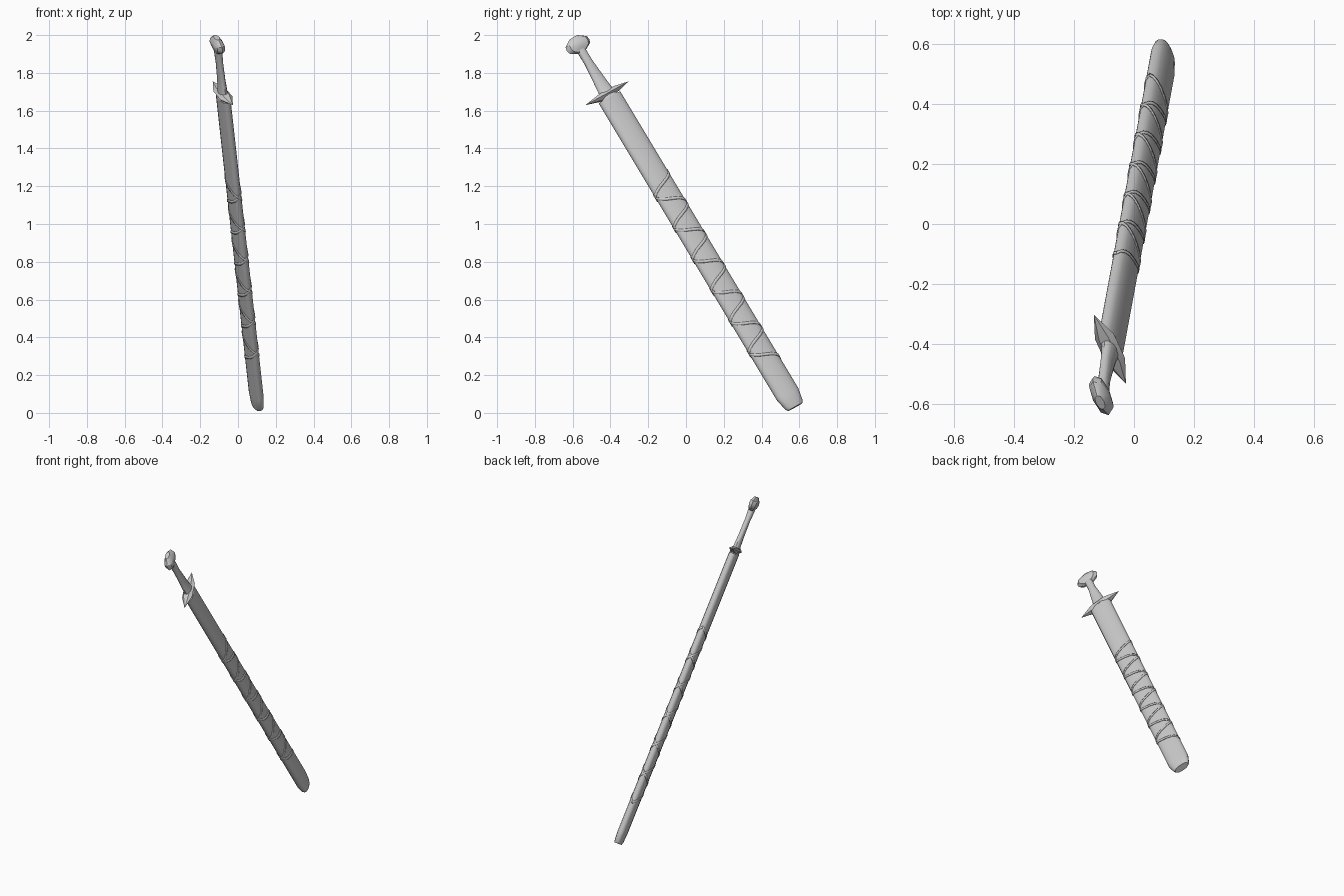
import bpy, bmesh
from math import sin, cos, pi, copysign
from mathutils import Vector, Matrix

if "Cube" in bpy.data.objects:
    bpy.data.objects.remove(bpy.data.objects["Cube"])

# Local frame: x = blade width, y = thickness, z = axis toward the pommel
axis = Vector((-0.111, -0.6, 1)).normalized()
width = Vector((-0.375, 0.82, 0.43))
width = (width - axis * width.dot(axis)).normalized()
thick = axis.cross(width)
frame = Matrix((width, thick, axis)).transposed().to_4x4()
frame.translation = Vector((-0.078, -0.405, 1.67))  # scabbard mouth


def section(a, w, t, p=0.85):
    c, s = cos(a), sin(a)
    return copysign(abs(c) ** p * w, c), copysign(abs(s) ** p * t, s)


def finish(name, bm, angle=0.7):
    bmesh.ops.recalc_face_normals(bm, faces=bm.faces)
    mesh = bpy.data.meshes.new(name)
    bm.to_mesh(mesh)
    bm.free()
    ob = bpy.data.objects.new(name, mesh)
    bpy.context.collection.objects.link(ob)
    ob.matrix_world = frame
    bpy.ops.object.select_all(action='DESELECT')
    ob.select_set(True)
    bpy.context.view_layer.objects.active = ob
    bpy.ops.object.shade_smooth_by_angle(angle=angle)
    return ob


def loft(name, rings, n=16, p=0.85):
    """Skin rings of (z, half width, half thickness) and cap both ends."""
    bm = bmesh.new()
    loops = [[bm.verts.new((*section(2 * pi * i / n, w, t, p), z))
              for i in range(n)] for z, w, t in rings]
    for a, b in zip(loops, loops[1:]):
        for i in range(n):
            j = (i + 1) % n
            bm.faces.new((a[i], a[j], b[j], b[i]))
    bm.faces.new(loops[0])
    bm.faces.new(loops[-1])
    return finish(name, bm)


# Scabbard with chamfered tip
loft("scabbard", [(-1.92, 0.046, 0.022), (-1.905, 0.056, 0.026),
                  (-1.84, 0.07, 0.029), (0, 0.07, 0.029)])

# Grip, narrow in the middle and flared at the guard
loft("grip", [(0.0, 0.052, 0.03), (0.05, 0.041, 0.021), (0.12, 0.034, 0.018),
              (0.22, 0.024, 0.018), (0.30, 0.024, 0.022)], n=12)

# Pommel, wide flattened knob
loft("pommel", [(0.283, 0.025, 0.016), (0.305, 0.066, 0.026), (0.325, 0.073, 0.03),
                (0.345, 0.069, 0.028), (0.372, 0.028, 0.014)], n=8)

# Guard, a bar tapering to a spike on each side
bm = bmesh.new()
stations = [(-0.05, 0.018, 0.034), (0.05, 0.018, 0.034)]
loops = [[bm.verts.new((x, y * t, 0.022 + z * h))
          for y, z in ((1, 0), (0.5, 1), (-0.5, 1), (-1, 0), (-0.5, -1), (0.5, -1))]
         for x, h, t in stations]
for i in range(6):
    j = (i + 1) % 6
    bm.faces.new((loops[0][i], loops[0][j], loops[1][j], loops[1][i]))
for loop, x in zip(loops, (-0.142, 0.142)):
    tip = bm.verts.new((x, 0, 0.026))
    for i in range(6):
        bm.faces.new((loop[i], loop[(i + 1) % 6], tip))
finish("guard", bm)

# Two flat straps wound in opposite directions
turns, steps, start, end = 6, 16, -0.49, -1.65
for hand, name in ((1, "strap_right"), (-1, "strap_left")):
    bm = bmesh.new()
    prev = None
    for k in range(turns * steps + 1):
        f = k / (turns * steps)
        a = hand * 2 * pi * turns * f
        x, y = section(a, 0.0715, 0.0305)
        z = start + (end - start) * f
        row = [bm.verts.new((x, y, z + d)) for d in (-0.008, 0.008)]
        if prev:
            bm.faces.new((prev[0], row[0], row[1], prev[1]))
        prev = row
    ob = finish(name, bm)
    mod = ob.modifiers.new("thickness", 'SOLIDIFY')
    mod.thickness = 0.003
    mod.offset = 0
